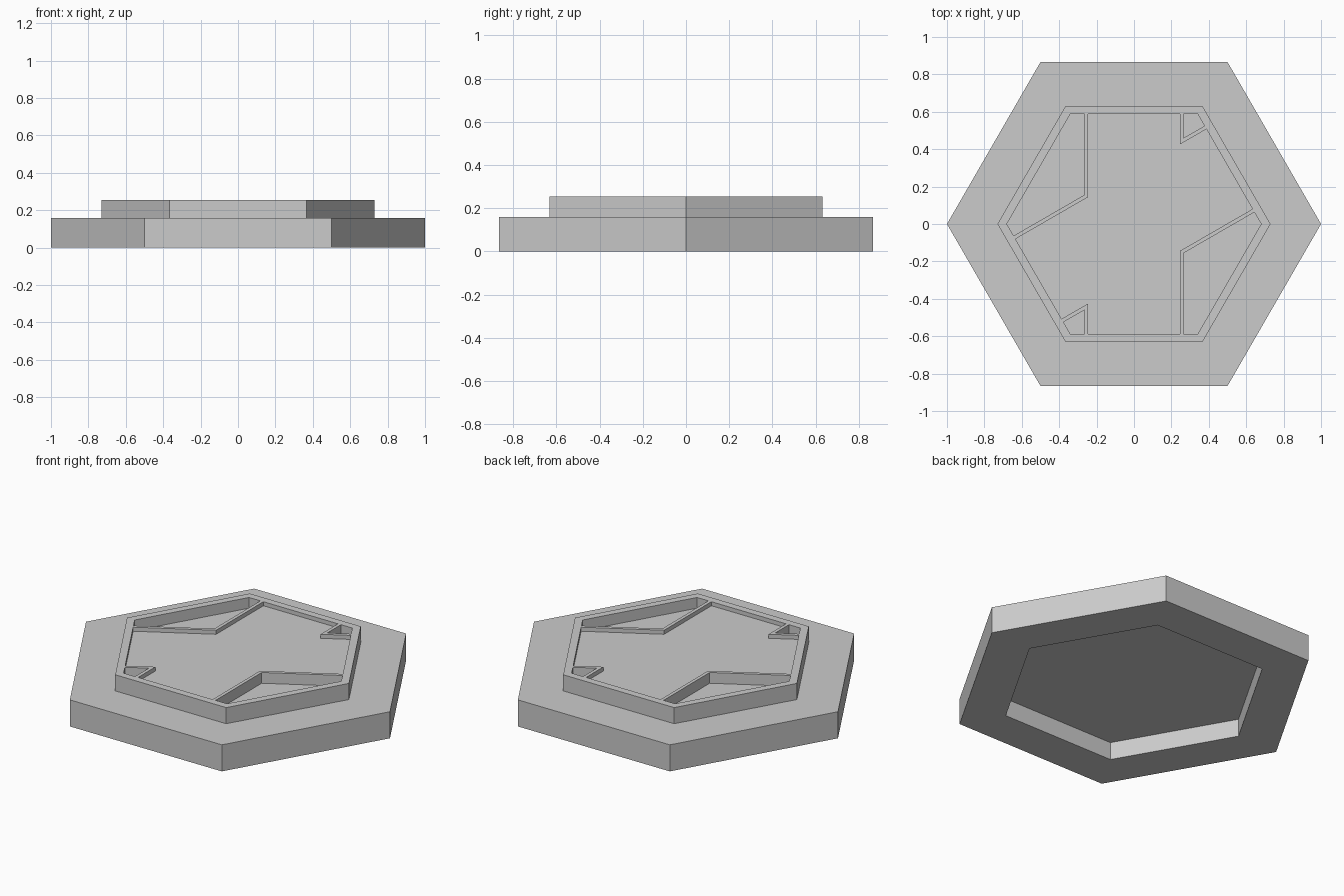
import bpy
import bmesh
from math import cos, sin, pi, radians
from mathutils import Vector

cube = bpy.data.objects.get("Cube")
if cube:
    bpy.data.objects.remove(cube, do_unlink=True)

GREY = (0.6, 0.6, 0.6, 1.0)
grey = bpy.data.materials.new("plain grey")
grey.use_nodes = True
grey.diffuse_color = GREY
grey.node_tree.nodes["Principled BSDF"].inputs["Base Color"].default_value = GREY

STEP, TOP = 0.158, 0.254            # plate top and rim top
POCKET, PANEL = 0.19, 0.23          # floor levels inside the rim
INNER = 0.68                        # inner corner radius of the rim
APOTHEM = INNER * cos(pi / 6)
HALF_RIB = 0.01


def finish(name, bm):
    bmesh.ops.recalc_face_normals(bm, faces=bm.faces)
    mesh = bpy.data.meshes.new(name)
    bm.to_mesh(mesh)
    bm.free()
    mesh.materials.append(grey)
    obj = bpy.data.objects.new(name, mesh)
    bpy.context.collection.objects.link(obj)
    return obj


def hex_profile(name, profile):
    """Six-sided solid from (radius, height) pairs, capped at both ends."""
    bm = bmesh.new()
    rings = [[bm.verts.new((r * cos(k * pi / 3), r * sin(k * pi / 3), z))
              for k in range(6)] for r, z in profile]
    for a, b in zip(rings, rings[1:]):
        for k in range(6):
            n = (k + 1) % 6
            bm.faces.new((a[k], a[n], b[n], b[k]))
    bm.faces.new(rings[0])
    bm.faces.new(rings[-1])
    return finish(name, bm)


def prism(name, outline, bottom, top):
    """Extrude a flat outline between two heights."""
    bm = bmesh.new()
    low = [bm.verts.new((p.x, p.y, bottom)) for p in outline]
    high = [bm.verts.new((p.x, p.y, top)) for p in outline]
    bm.faces.new(low)
    bm.faces.new(high)
    for k in range(len(low)):
        n = (k + 1) % len(low)
        bm.faces.new((low[k], low[n], high[n], high[k]))
    return finish(name, bm)


def rib_sides(corner, angle_a, angle_b):
    """Panel-side and pocket-side paths of a bent rib, ending on the rim wall."""
    dirs = [Vector((cos(radians(a)), sin(radians(a)))) for a in (angle_a, angle_b)]
    half = radians(abs(angle_b - angle_a)) / 2
    miter = (dirs[0] + dirs[1]).normalized() * HALF_RIB / sin(half)
    sides = []
    for bend in (corner - miter, corner + miter):
        ends = [bend + d * (APOTHEM - bend.dot(d)) for d in dirs]
        sides.append([ends[0], bend, ends[1]])
    return sides


# Stepped plate with underside recess and raised rim
hex_profile("hexagonal_base", [
    (0.735, 0.105), (0.735, 0), (1, 0), (1, STEP),
    (0.73, STEP), (0.73, TOP), (INNER, TOP), (INNER, POCKET)])

# Bent ribs around the pockets, in order round the panel
long_corner = Vector((-0.255, 0.15))
short_corner = Vector((-0.255, -0.4425))
panel_outline = []
for sign, turn, side in ((1, 0, "left"), (-1, 180, "right")):
    for kind, corner, a, b in (("long", long_corner, 90, 210),
                               ("short", short_corner, 210, 270)):
        inner, outer = rib_sides(corner * sign, a + turn, b + turn)
        prism(f"{kind}_rib_{side}", inner + outer[::-1], POCKET, TOP)
        panel_outline += inner

# Shallow centre panel between the ribs
prism("centre_panel", panel_outline, POCKET, PANEL)
